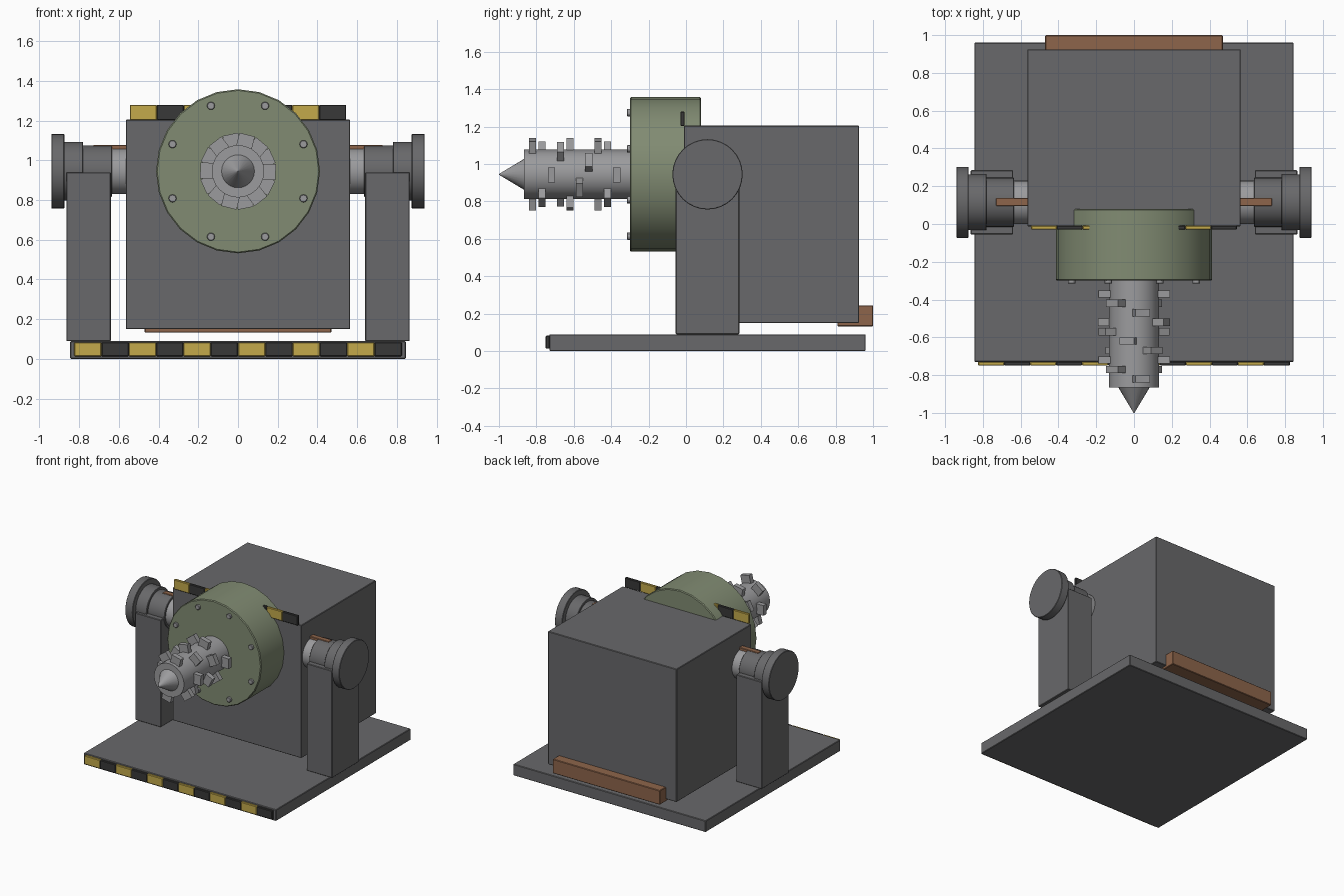
import bpy
import bmesh
from math import radians, sin, cos, pi
from mathutils import Matrix, Vector

cube = bpy.data.objects.get("Cube")
if cube:
    bpy.data.objects.remove(cube, do_unlink=True)


def material(name, r, g, b):
    m = bpy.data.materials.new(name)
    m.use_nodes = True
    m.diffuse_color = (r, g, b, 1)
    m.node_tree.nodes["Principled BSDF"].inputs["Base Color"].default_value = (r, g, b, 1)
    return m


STEEL = material("dark steel", 0.14, 0.14, 0.145)
BRIGHT = material("bright steel", 0.33, 0.33, 0.34)
GREEN = material("sage green", 0.22, 0.26, 0.17)
COPPER = material("copper", 0.27, 0.13, 0.07)
YELLOW = material("warning yellow", 0.55, 0.40, 0.07)
BLACK = material("warning black", 0.04, 0.04, 0.04)


def finish(name, bm, mat, bevel=0.0, smooth=False):
    mesh = bpy.data.meshes.new(name)
    bm.to_mesh(mesh)
    bm.free()
    mesh.materials.append(mat)
    ob = bpy.data.objects.new(name, mesh)
    bpy.context.collection.objects.link(ob)
    if bevel:
        mod = ob.modifiers.new("Bevel", "BEVEL")
        mod.width = bevel
        mod.segments = 1
        mod.limit_method = "ANGLE"
        mod.angle_limit = radians(40)
    if smooth:
        bpy.ops.object.select_all(action="DESELECT")
        ob.select_set(True)
        bpy.context.view_layer.objects.active = ob
        bpy.ops.object.shade_smooth_by_angle(angle=radians(30))
    return ob


def box(name, mat, xs, ys, zs, bevel=0.004):
    """Box given by its extents along each axis."""
    lo, hi = Vector((xs[0], ys[0], zs[0])), Vector((xs[1], ys[1], zs[1]))
    bm = bmesh.new()
    bmesh.ops.create_cube(bm, size=1)
    bmesh.ops.scale(bm, vec=hi - lo, verts=bm.verts)
    bmesh.ops.translate(bm, vec=(lo + hi) / 2, verts=bm.verts)
    return finish(name, bm, mat, bevel)


def tube(name, mat, start, end, r1, r2=None, sides=32, bevel=0.0, smooth=True):
    """Cylinder or cone from start (radius r1) to end (radius r2)."""
    a, b = Vector(start), Vector(end)
    bm = bmesh.new()
    place = Matrix.Translation((a + b) / 2) @ (b - a).to_track_quat("Z", "Y").to_matrix().to_4x4()
    bmesh.ops.create_cone(bm, cap_ends=True, segments=sides, radius1=r1,
                          radius2=r1 if r2 is None else r2,
                          depth=(b - a).length, matrix=place)
    return finish(name, bm, mat, bevel, smooth)


def stripes(name, count, half, ys, zs):
    """Row of alternating warning blocks."""
    step = 2 * half / count
    for i in range(count):
        x = -half + i * step
        box(f"{name}_{i + 1}", BLACK if i % 2 else YELLOW, (x, x + step), ys, zs)


AXIS = 0.945   # height of the drum and pivots

# Base, housing and rear counterweight
box("base_plate", STEEL, (-0.845, 0.845), (-0.73, 0.96), (0, 0.09))
box("housing", STEEL, (-0.565, 0.565), (-0.012, 0.925), (0.15, 1.205))
box("rear_bar", COPPER, (-0.47, 0.47), (0.81, 1.0), (0.132, 0.245))
stripes("base_stripe", 12, 0.825, (-0.75, -0.728), (0.013, 0.083))
stripes("housing_stripe", 8, 0.545, (-0.03, -0.008), (1.203, 1.28))

# Side posts with their pivots
for side, s in (("left", 1), ("right", -1)):
    box(side + "_post", STEEL, sorted((s * 0.64, s * 0.865)), (-0.055, 0.285), (0.09, 0.94))
    for part, x1, x2, r, mat in (("shaft", 0.55, 0.7, 0.115, BRIGHT),
                                 ("collar", 0.635, 0.79, 0.13, STEEL),
                                 ("flange", 0.78, 0.88, 0.148, STEEL),
                                 ("cap", 0.875, 0.94, 0.188, STEEL)):
        tube(f"{side}_pivot_{part}", mat, (s * x1, 0.115, AXIS), (s * x2, 0.115, AXIS), r,
             bevel=0.003 if mat == STEEL else 0)
    box(side + "_pivot_key", COPPER, sorted((s * 0.55, s * 0.73)), (0.095, 0.137), (1.045, 1.078), 0.003)

# Drum with a ring of bolts
tube("drum", GREEN, (0, 0.08, AXIS), (0, -0.3, AXIS), 0.413, sides=24, bevel=0.006)
for i in range(8):
    a = (i + 0.5) * pi / 4
    x, z = 0.357 * cos(a), AXIS + 0.357 * sin(a)
    tube(f"drum_bolt_{i + 1}", BRIGHT, (x, -0.29, z), (x, -0.316, z), 0.02, sides=12, bevel=0.003)

# Cutter shaft and point
tube("cutter_shaft", BRIGHT, (0, -0.28, AXIS), (0, -0.865, AXIS), 0.132, sides=24)
tube("cutter_point", BRIGHT, (0, -0.865, AXIS), (0, -1.0, AXIS), 0.083, 0.002, sides=24)

# Teeth winding round the shaft in opposite pairs
for row in range(10):
    for pair in range(2):
        angle = radians(76) + row * 2 * pi / 7 + pair * pi
        tooth = box(f"tooth_{row + 1}_{pair + 1}", BRIGHT, (0.11, 0.19), (-0.019, 0.019), (-0.04, 0.04), 0)
        tooth.matrix_world = (Matrix.Translation((0, -0.82 + row * 0.05, AXIS))
                              @ Matrix.Rotation(-angle, 4, "Y"))
